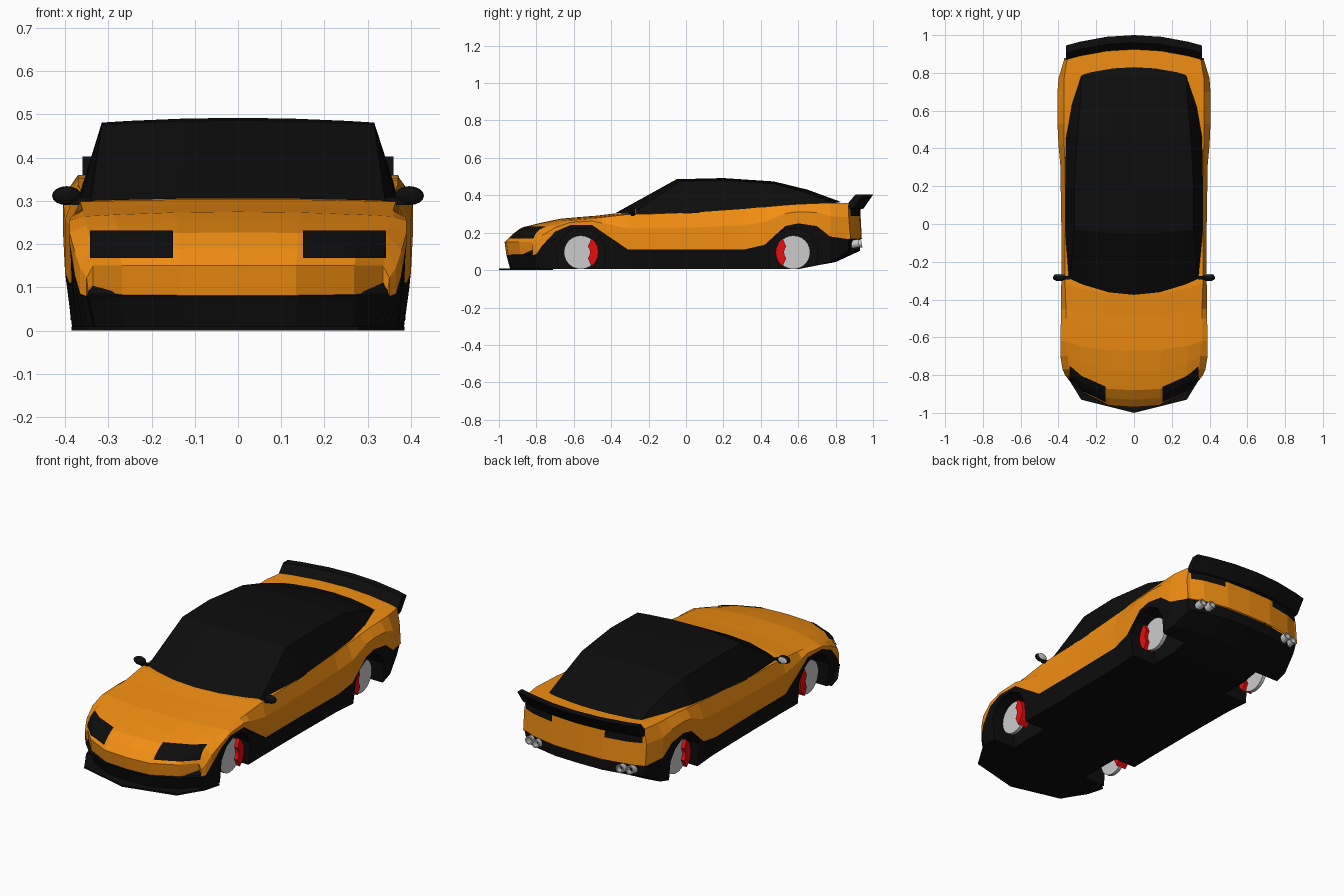
import bpy, bmesh, math
from mathutils import Vector, Matrix
from mathutils.bvhtree import BVHTree

if "Cube" in bpy.data.objects:
    bpy.data.objects.remove(bpy.data.objects["Cube"])


def material(name, rgb):
    m = bpy.data.materials.new(name)
    m.diffuse_color = (*rgb, 1)
    m.use_nodes = True
    m.node_tree.nodes["Principled BSDF"].inputs["Base Color"].default_value = m.diffuse_color
    return m


ORANGE = material("orange_paint", (0.88, 0.27, 0.006))
BLACK = material("black_trim", (0.004, 0.004, 0.004))
RED = material("red_caliper", (0.8, 0.004, 0.004))
FRACS = (-1, -0.8, -0.4, 0, 0.4, 0.8, 1)


def finish(name, bm, mat=None):
    bmesh.ops.recalc_face_normals(bm, faces=bm.faces)
    me = bpy.data.meshes.new(name)
    bm.to_mesh(me)
    bm.free()
    if mat:
        me.materials.append(mat)
    ob = bpy.data.objects.new(name, me)
    bpy.context.collection.objects.link(ob)
    return ob


def loft(name, rings, mat, closed=False):
    """Skin a list of rings; closed rings get strip caps at both ends."""
    bm = bmesh.new()
    vs = [[bm.verts.new(p) for p in r] for r in rings]
    n = len(rings[0])
    for a, b in zip(vs, vs[1:]):
        for i in range(n if closed else n - 1):
            j = (i + 1) % n
            bm.faces.new((a[i], a[j], b[j], b[i]))
    if closed:
        for r in (vs[0], vs[-1]):
            for i in range(n // 2 - 1):
                bm.faces.new((r[i], r[i + 1], r[n - 2 - i], r[n - 1 - i]))
    bmesh.ops.remove_doubles(bm, verts=bm.verts, dist=1e-5)
    return finish(name, bm, mat)


def prism(name, pts, x0, x1, mat=None, axis="x"):
    """Extrude an outline: (y, z) points along x, or (x, y) points along z."""
    bm = bmesh.new()
    put = (lambda a, b, t: (t, a, b)) if axis == "x" else (lambda a, b, t: (a, b, t))
    f = bm.faces.new([bm.verts.new(put(a, b, x0)) for a, b in pts])
    g = bmesh.ops.extrude_face_region(bm, geom=[f])["geom"]
    d = (x1 - x0, 0, 0) if axis == "x" else (0, 0, x1 - x0)
    bmesh.ops.translate(bm, vec=d, verts=[v for v in g if isinstance(v, bmesh.types.BMVert)])
    return finish(name, bm, mat)


def arc(cy, cz, r, a0, a1, n):
    return [(cy + r * math.cos(math.radians(a0 + (a1 - a0) * i / n)),
             cz + r * math.sin(math.radians(a0 + (a1 - a0) * i / n))) for i in range(n + 1)]


def bowed(y, bow, f, p=3):
    return y - bow * (1 - abs(f) ** p)


# Body stations: y at side, bow, centre z, shoulder x, shoulder z, widest x, lower edge z
BODY = [
    (-.81, .15, .08, .335, .08, .345, .08), (-.82, .15, .15, .335, .15, .35, .08),
    (-.80, .13, .19, .345, .185, .365, .085), (-.77, .11, .227, .345, .22, .378, .13),
    (-.70, .08, .252, .35, .242, .39, .205), (-.62, .05, .275, .36, .264, .39, .24),
    (-.50, .03, .287, .36, .277, .387, .24), (-.45, .03, .291, .36, .282, .387, .205),
    (-.31, .06, .304, .365, .298, .385, .11), (0, 0, .30, .365, .305, .385, .11),
    (.31, 0, .32, .365, .327, .39, .11), (.42, 0, .33, .37, .338, .40, .135),
    (.53, 0, .343, .37, .348, .405, .235), (.60, 0, .35, .37, .353, .405, .25),
    (.70, 0, .355, .37, .357, .405, .235), (.77, -.03, .358, .37, .36, .40, .18),
    (.87, -.06, .36, .355, .36, .37, .165), (.88, -.06, .165, .355, .165, .37, .165)]

# Orange upper body
rings = []
for y, bow, zc, ws, zs, wm, zl in BODY:
    mid = zl + (zs - zl) * .6
    top = [(f * ws, bowed(y, bow, f), zs + (zc - zs) * (1 - f * f)) for f in FRACS]
    rings.append([(-wm, y, zl), (-wm, y, mid)] + top + [(wm, y, mid), (wm, y, zl)])
body = loft("body_shell", rings, ORANGE)

# Black lower body with floor
rings = []
for y, bow, zc, ws, zs, wm, zl in BODY[:-1]:
    b = .005 + max(0, y - .6) * .2 + max(0, y - .76) * .4
    s = .02 if y < -.75 else 0
    up = [(f * wm, bowed(y, bow, f), zl) for f in FRACS]
    low = [(f * wm * .955, bowed(y, bow, f) + s, b) for f in reversed(FRACS)]
    rings.append(up + low)
lower = loft("lower_body", rings, BLACK, closed=True)

# Wheel wells, brake discs and calipers
HUB_Z = .095
for end, hub, turn in (("front", -.563, 0), ("rear", .574, 180)):
    for side, s in (("right", 1), ("left", -1)):
        tag = f"{end}_{side}"
        well = prism(f"well_cutter_{tag}", arc(hub, HUB_Z, .13, 15, 345 + 0, 11), s * .24, s * .5)
        slot = prism(f"slot_cutter_{tag}", [(hub - .125, -.05), (hub + .125, -.05),
                     (hub + .125, .1), (hub - .125, .1)], s * .241, s * .51)
        for c in (well, slot):
            c.hide_render = True
            c.hide_viewport = True
            m = lower.modifiers.new("wheel_well", "BOOLEAN")
            m.object, m.operation, m.solver = c, "DIFFERENCE", "EXACT"
        prism(f"disc_{tag}", arc(hub, HUB_Z, .09, 0, 345, 23), s * .325, s * .345)
        prism(f"caliper_{tag}", arc(hub, HUB_Z, .095, turn - 52, turn + 52, 6)
              + arc(hub, HUB_Z, .05, turn + 40, turn - 40, 4), s * .305, s * .365, RED)

# Front splitter
half = [(.28, -.93), (.31, -.88), (.36, -.80), (.385, -.71)]
prism("front_splitter", [(-x, y) for x, y in reversed(half)] + [(0, -1)] + half, 0, .009, BLACK, "z")

# Glass cabin: y at side, bow, base x, base z, top x, top z, centre z
CABIN = [(-.29, .085, .345, .298, .34, .30, .306), (-.03, .02, .366, .30, .315, .476, .486),
         (.2, 0, .366, .315, .315, .481, .492), (.47, 0, .362, .335, .30, .462, .474),
         (.63, -.02, .335, .345, .285, .418, .43), (.79, -.04, .28, .35, .278, .358, .364)]
rings = []
for y, bow, wb, zb, wt, zt, zc in CABIN:
    top = [(f * wt, bowed(y, bow, f, 2), zt + (zc - zt) * (1 - f * f)) for f in FRACS]
    rings.append([(-wb, y, zb)] + top + [(wb, y, zb)])
loft("cabin", rings, BLACK)

# Rear spoiler
SECTION = [(.865, .33), (.87, .362), (.905, .403), (.945, .403), (.895, .33), (.88, .325)]
rings = [[(f * .36, bowed(y, -.055, f, 2), z) for y, z in SECTION] for f in FRACS]
loft("spoiler", rings, BLACK, closed=True)

# Head and tail lights laid onto the body surface
bm = bmesh.new()
bm.from_mesh(body.data)
surface = BVHTree.FromBMesh(bm)


def light(name, x0, x1, z0, z1, back):
    rings, n = [], 8
    for i in range(n + 1):
        row = []
        for j in range(5):
            p = Vector((x0 + (x1 - x0) * i / n, 1.5 * back, z0 + (z1 - z0) * j / 4))
            hit = surface.ray_cast(p, Vector((0, -back, 0)))[0]
            if hit:
                row.append(hit + Vector((0, .006 * back, .003)))
        if len(row) == 5:
            rings.append(row)
    loft(name, rings, BLACK)


for side, s in (("right", 1), ("left", -1)):
    light(f"headlight_{side}", s * .15, s * .342, .165, .229, -1)
    light(f"taillight_{side}", s * .16, s * .352, .285, .34, 1)

    # Door mirrors
    b = bmesh.new()
    bmesh.ops.create_uvsphere(b, u_segments=14, v_segments=8, radius=1, matrix=Matrix.LocRotScale(
        Vector((s * .396, -.285, .312)), None, Vector((.035, .018, .022))))
    finish(f"mirror_{side}", b, BLACK)
    b = bmesh.new()
    bmesh.ops.create_uvsphere(b, u_segments=14, v_segments=8, radius=1, matrix=Matrix.LocRotScale(
        Vector((s * .396, -.27, .312)), None, Vector((.028, .006, .018))))
    finish(f"mirror_glass_{side}", b)
    prism(f"mirror_stalk_{side}", [(-.295, .29), (-.275, .29), (-.275, .308), (-.295, .308)],
          s * .34, s * .385, BLACK)

    # Twin exhaust pipes
    for k, x in enumerate((.255, .305)):
        b = bmesh.new()
        bmesh.ops.create_cone(b, cap_ends=False, segments=14, radius1=.022, radius2=.022, depth=.08,
                              matrix=Matrix.Translation((s * x, .9 - k * .015, .137))
                              @ Matrix.Rotation(math.radians(-80), 4, "X"))
        pipe = finish(f"exhaust_{side}_{k}", b)
        pipe.modifiers.new("wall", "SOLIDIFY").thickness = .006
bm.free()
